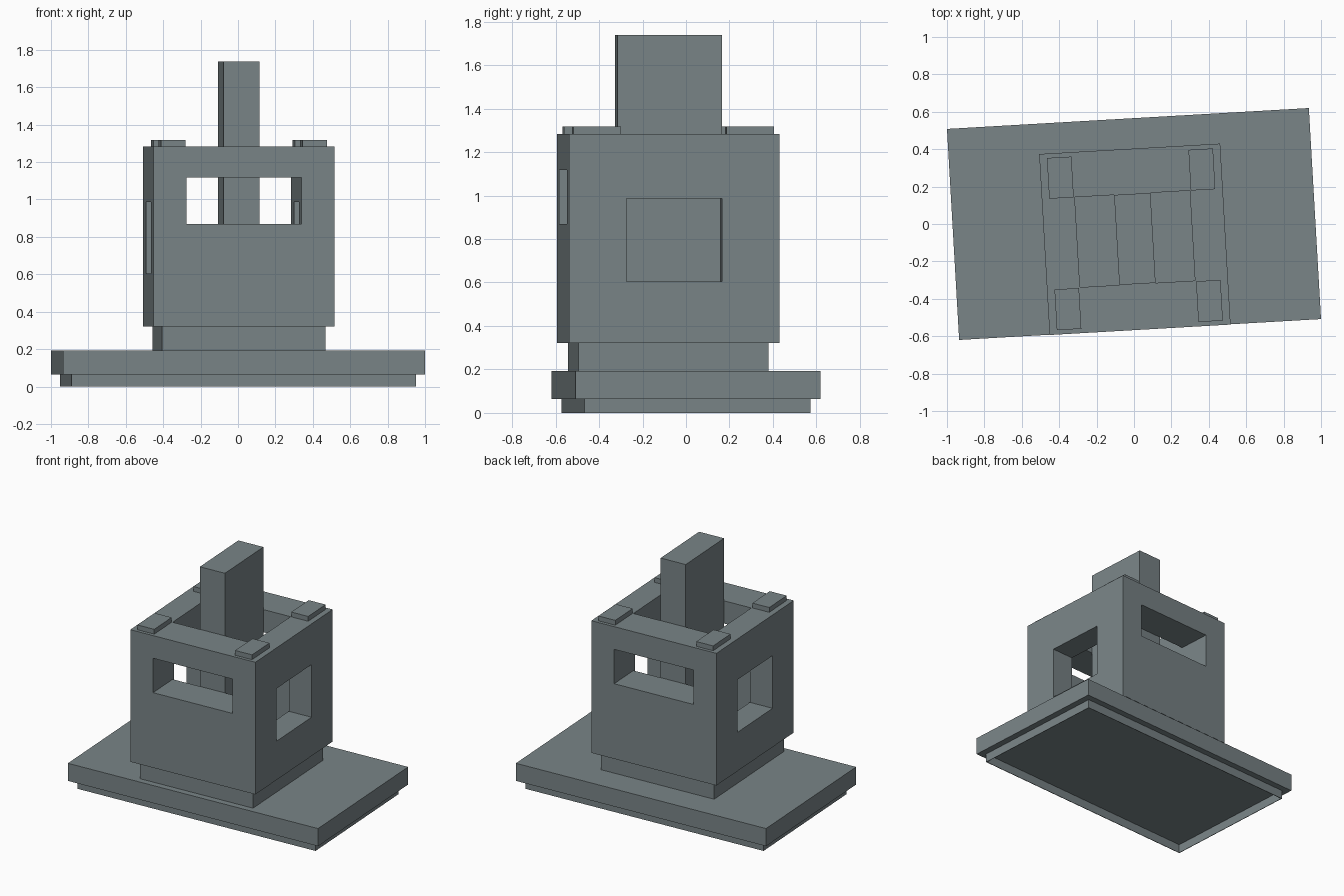
import bpy, bmesh
from math import radians
from mathutils import Matrix

old = bpy.data.objects.get("Cube")
if old:
    bpy.data.objects.remove(old, do_unlink=True)

# One slate grey for everything
stone = bpy.data.materials.new("slate_grey")
stone.use_nodes = True
colour = (0.192, 0.232, 0.242, 1)
stone.diffuse_color = colour
stone.node_tree.nodes["Principled BSDF"].inputs["Base Color"].default_value = colour

# The whole building is turned slightly about the vertical
TURN = Matrix.Rotation(radians(3.3), 4, "Z")
YC = -0.082  # the block sits a little forward on the slab


def box(name, width, depth, bottom, top, x=0, y=0):
    """Upright box centred on x, y, between two heights."""
    bm = bmesh.new()
    bmesh.ops.create_cube(bm, size=1)
    bmesh.ops.scale(bm, vec=(width, depth, top - bottom), verts=bm.verts)
    mesh = bpy.data.meshes.new(name)
    bm.to_mesh(mesh)
    bm.free()
    mesh.materials.append(stone)
    obj = bpy.data.objects.new(name, mesh)
    obj.matrix_world = TURN @ Matrix.Translation((x, y, (bottom + top) / 2))
    bpy.context.collection.objects.link(obj)
    return obj


def cut(target, cutter):
    """Subtract the cutter, bake the result and drop the cutter."""
    cutter.hide_render = True
    mod = target.modifiers.new("cut", "BOOLEAN")
    mod.operation = "DIFFERENCE"
    mod.solver = "EXACT"
    mod.object = cutter
    bpy.context.view_layer.update()
    graph = bpy.context.evaluated_depsgraph_get()
    baked = bpy.data.meshes.new_from_object(target.evaluated_get(graph))
    target.modifiers.clear()
    target.data = baked
    bpy.data.objects.remove(cutter, do_unlink=True)


# Stepped base: a thin open skirt below a slab
foot = box("base_skirt", 1.844, 1.04, 0, 0.064)
cut(foot, box("skirt_cutter", 1.836, 1.032, -0.1, 0.2))
box("base_slab", 1.938, 1.13, 0.064, 0.192)
box("plinth", 0.875, 0.875, 0.192, 0.322, y=YC)

# Hollow block with openings running through both ways
block = box("block_walls", 0.969, 0.969, 0.322, 1.283, y=YC)
cut(block, box("shaft_cutter", 0.616, 0.482, 0.335, 1.5, y=YC + 0.002))
cut(block, box("front_back_window_cutter", 0.616, 1.4, 0.868, 1.118, y=YC))
cut(block, box("side_window_cutter", 1.4, 0.44, 0.604, 0.987, y=YC))

# Tall slab rising out of the shaft
box("tower", 0.194, 0.482, 0.335, 1.738, y=YC + 0.002)

# Corner pads on the rim
for sx, side in ((-1, "right"), (1, "left")):
    for sy, end in ((-1, "front"), (1, "back")):
        box(f"{end}_{side}_pad", 0.131, 0.218, 1.283, 1.318,
            x=sx * 0.379, y=YC + sy * 0.352)
